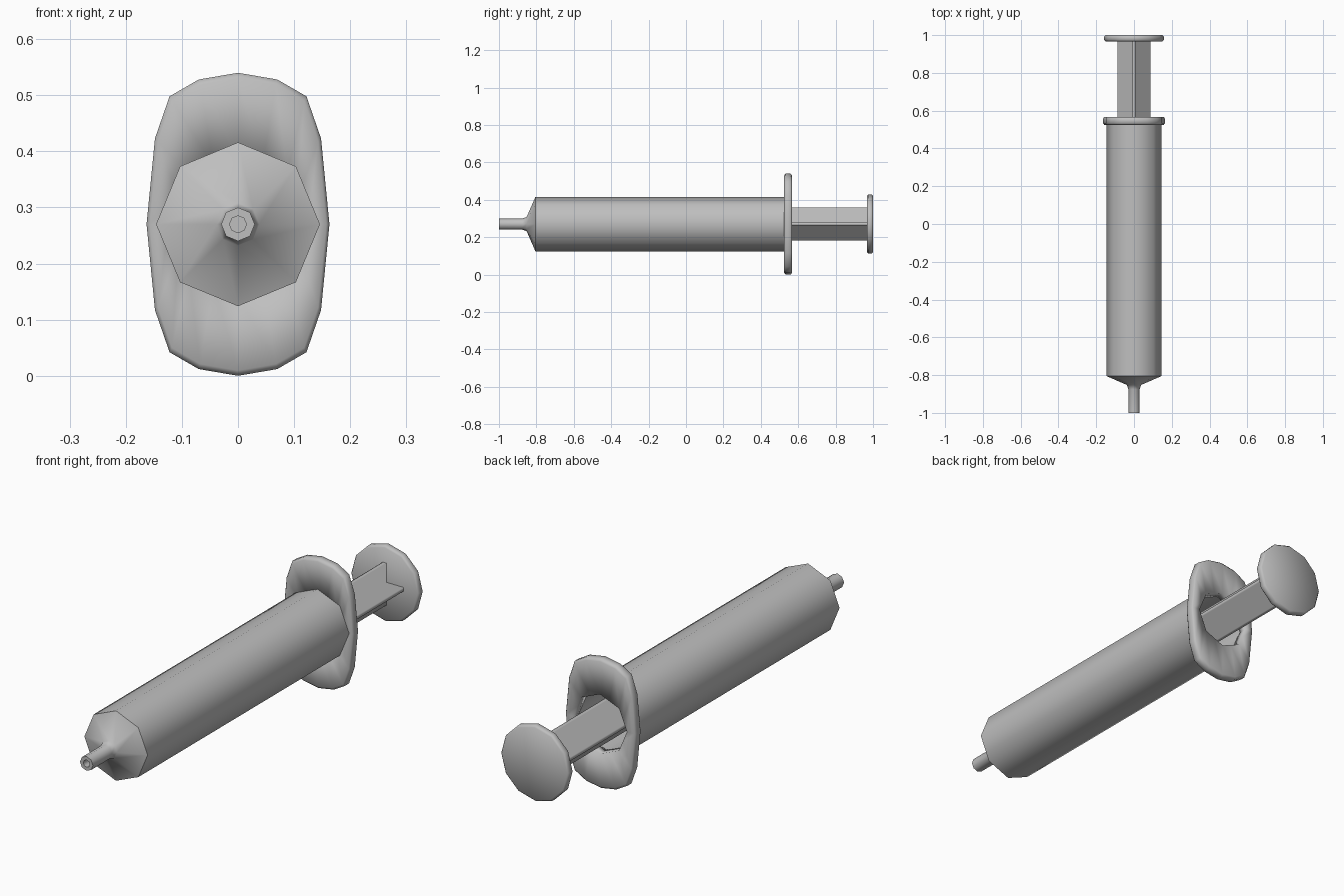
import bpy, bmesh, math

if "Cube" in bpy.data.objects:
    bpy.data.objects.remove(bpy.data.objects["Cube"])

CZ = 0.27  # height of the long axis

grey = bpy.data.materials.new("plain grey")
grey.diffuse_color = (0.52, 0.52, 0.52, 1)
grey.use_nodes = True
grey.node_tree.nodes["Principled BSDF"].inputs["Base Color"].default_value = grey.diffuse_color


def loft(name, rings, start=None, end=None, closed=False, angle=None):
    """Skin rings of (x, z) points at each y; start/end give y of a fan cap."""
    bm = bmesh.new()
    vs = [[bm.verts.new((x, y, z + CZ)) for x, z in pts] for pts, y in rings]
    n = len(vs[0])
    pairs = list(zip(vs, vs[1:])) + ([(vs[-1], vs[0])] if closed else [])
    for a, b in pairs:
        for i in range(n):
            j = (i + 1) % n
            bm.faces.new((a[i], a[j], b[j], b[i]))
    for ring, y in ((vs[0], start), (vs[-1], end)):
        if y is not None:
            c = bm.verts.new((0, y, CZ))
            for i in range(n):
                bm.faces.new((ring[i], ring[(i + 1) % n], c))
    bmesh.ops.recalc_face_normals(bm, faces=bm.faces[:])
    # Open tubes: make the side walls face away from the axis
    if start is None and end is None and not closed:
        f = max(bm.faces, key=lambda f: f.calc_center_median().z)
        if f.normal.z < 0:
            bmesh.ops.reverse_faces(bm, faces=bm.faces[:])
    me = bpy.data.meshes.new(name)
    bm.to_mesh(me)
    bm.free()
    me.materials.append(grey)
    ob = bpy.data.objects.new(name, me)
    bpy.context.collection.objects.link(ob)
    for o in bpy.context.selected_objects:
        o.select_set(False)
    ob.select_set(True)
    bpy.context.view_layer.objects.active = ob
    if angle:
        bpy.ops.object.shade_smooth_by_angle(angle=math.radians(angle))
    else:
        bpy.ops.object.shade_smooth()
    return ob


def circle(r, n):
    return [(r * math.cos(2 * math.pi * i / n), r * math.sin(2 * math.pi * i / n))
            for i in range(n)]


def scaled(pts, s):
    return [(x * s, z * s) for x, z in pts]


def split(pts):
    """Add the midpoint of every edge."""
    out = []
    for i, (x, z) in enumerate(pts):
        u, v = pts[(i + 1) % len(pts)]
        out += [(x, z), ((x + u) / 2, (z + v) / 2)]
    return out


# Hollow eight-sided barrel with sloped shoulder and nozzle
profile = [(0.015, -0.93), (0.015, -1.0), (0.03, -1.0), (0.03, -0.875),
           (0.038, -0.852), (0.146, -0.805), (0.146, 0.53),
           (0.124, 0.53), (0.124, -0.78)]
loft("barrel", [(circle(r, 8), y) for r, y in profile],
     start=-0.93, end=-0.80, angle=60)

# Tall finger flange with an eight-sided opening
quarter = [(0.163, 0), (0.148, 0.153), (0.122, 0.228), (0.07, 0.258), (0, 0.27)]
half = quarter + [(-x, z) for x, z in quarter[-2::-1]]
outline = half + [(x, -z) for x, z in half[-2:0:-1]]
hole = split(circle(0.124, 8))
loft("finger_flange",
     [(hole, 0.525), (scaled(outline, 0.965), 0.525), (outline, 0.533),
      (outline, 0.559), (scaled(outline, 0.965), 0.567), (hole, 0.567)],
     closed=True)

# Cross-ribbed plunger rod
a, t = 0.088, 0.008
cross = [(a, -t), (a, t), (t, t), (t, a), (-t, a), (-t, t),
         (-a, t), (-a, -t), (-t, -t), (-t, -a), (t, -a), (t, -t)]
loft("plunger_rod", [(cross, -0.38), (cross, 0.975)])

# Stopper inside the barrel
loft("stopper", [(circle(0.122, 8), -0.45), (circle(0.122, 8), -0.37)],
     start=-0.48, end=-0.37, angle=50)

# Round thumb rest
loft("thumb_rest",
     [(circle(r, 12), y) for r, y in
      ((0.151, 0.967), (0.158, 0.974), (0.158, 0.993), (0.151, 1.0))],
     start=0.967, end=1.0)
